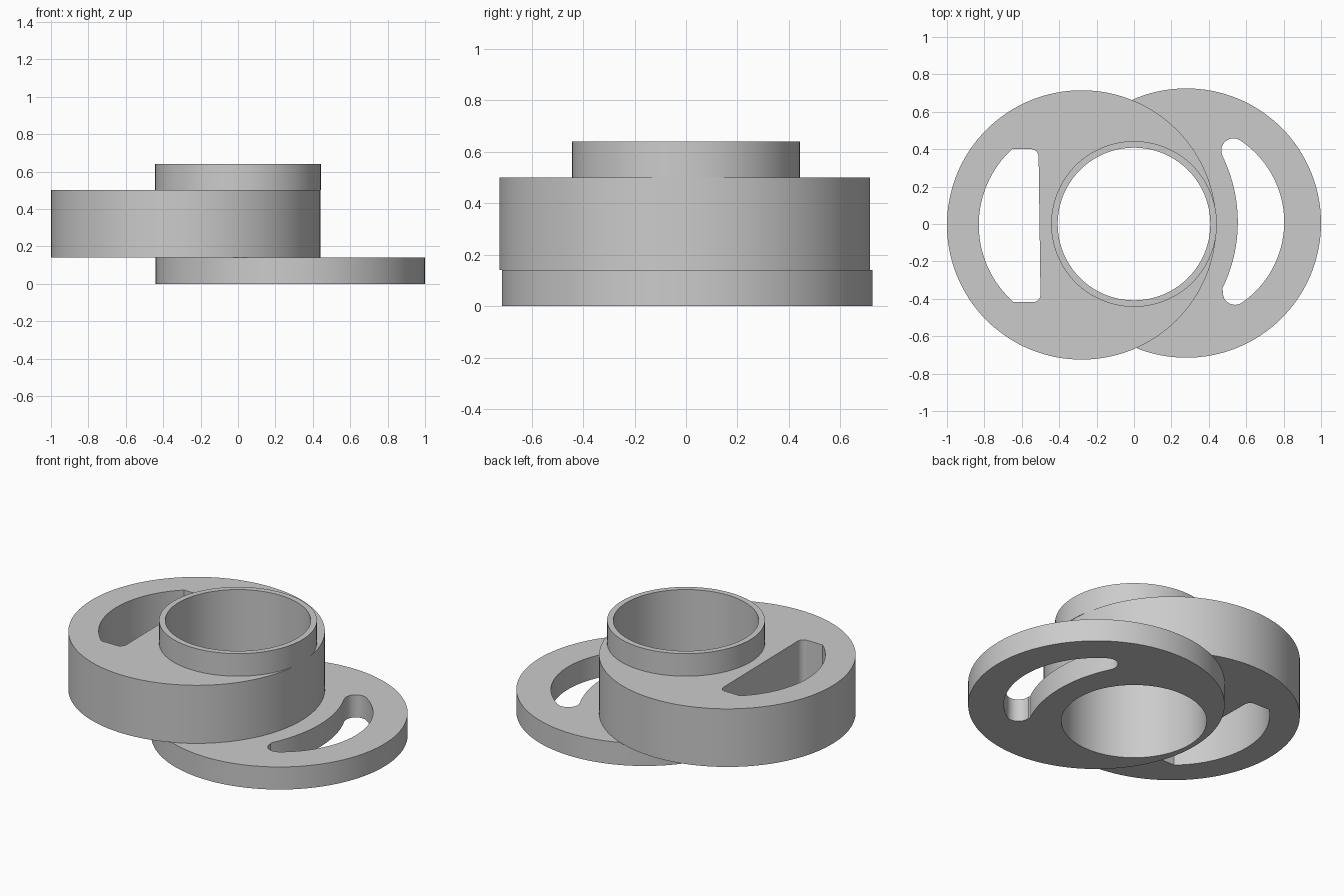
import bpy
import bmesh
from math import sin, cos, asin, radians, atan2, pi

if "Cube" in bpy.data.objects:
    bpy.data.objects.remove(bpy.data.objects["Cube"])

grey = bpy.data.materials.new("plain grey")
grey.use_nodes = True
colour = (0.6, 0.6, 0.6, 1)
grey.diffuse_color = colour
grey.node_tree.nodes["Principled BSDF"].inputs["Base Color"].default_value = colour


def arc(cx, cy, r, start, end, steps):
    """Points along an arc, angles in degrees."""
    angles = [radians(start + (end - start) * i / steps) for i in range(steps + 1)]
    return [(cx + r * cos(a), cy + r * sin(a)) for a in angles]


def circle(cx, cy, r, sides=128):
    return arc(cx, cy, r, 0, 360, sides)[:-1]


def plate(name, loops, bottom, top):
    """Extrude an outline with holes into a solid."""
    bm = bmesh.new()
    edges = []
    for loop in loops:
        verts = [bm.verts.new((x, y, bottom)) for x, y in loop]
        edges += [bm.edges.new((v, verts[i - 1])) for i, v in enumerate(verts)]
    bmesh.ops.triangle_fill(bm, edges=edges, use_beauty=True)
    extruded = bmesh.ops.extrude_face_region(bm, geom=bm.faces[:], use_keep_orig=True)
    moved = [g for g in extruded["geom"] if isinstance(g, bmesh.types.BMVert)]
    bmesh.ops.translate(bm, verts=moved, vec=(0, 0, top - bottom))
    bmesh.ops.recalc_face_normals(bm, faces=bm.faces[:])
    mesh = bpy.data.meshes.new(name)
    bm.to_mesh(mesh)
    bm.free()
    mesh.materials.append(grey)
    obj = bpy.data.objects.new(name, mesh)
    bpy.context.collection.objects.link(obj)
    bpy.ops.object.select_all(action="DESELECT")
    obj.select_set(True)
    bpy.context.view_layer.objects.active = obj
    bpy.ops.object.shade_smooth_by_angle(angle=radians(30))


bore = circle(0, 0, 0.408)

# D-shaped slot: outer arc, two short flats, rounded corners on the straight side
d_slot = (arc(-0.28, -0.005, 0.55, 132.5, 228.5, 32)
          + arc(-0.54, -0.378, 0.04, -90, 0, 8)
          + arc(-0.55, 0.36, 0.04, 0, 90, 8))

# Crescent slot: outer arc, round ends, shallow inner arc
crescent = (arc(0.28, 0.01, 0.523, -52, 52, 40)
            + arc(0.532, 0.393, 0.065, 55, 200, 14)
            + arc(-0.25, 0.01, 0.805, 25.5, -26.5, 28)
            + arc(0.54, -0.367, 0.065, 170, 300, 14))

plate("lower_flange", [circle(0.28, 0.005, 0.72), bore, crescent], 0, 0.14)
plate("upper_flange", [circle(-0.28, -0.005, 0.72), bore, d_slot], 0.14, 0.5)
plate("collar", [circle(0, 0, 0.443), bore], 0.5, 0.64)
